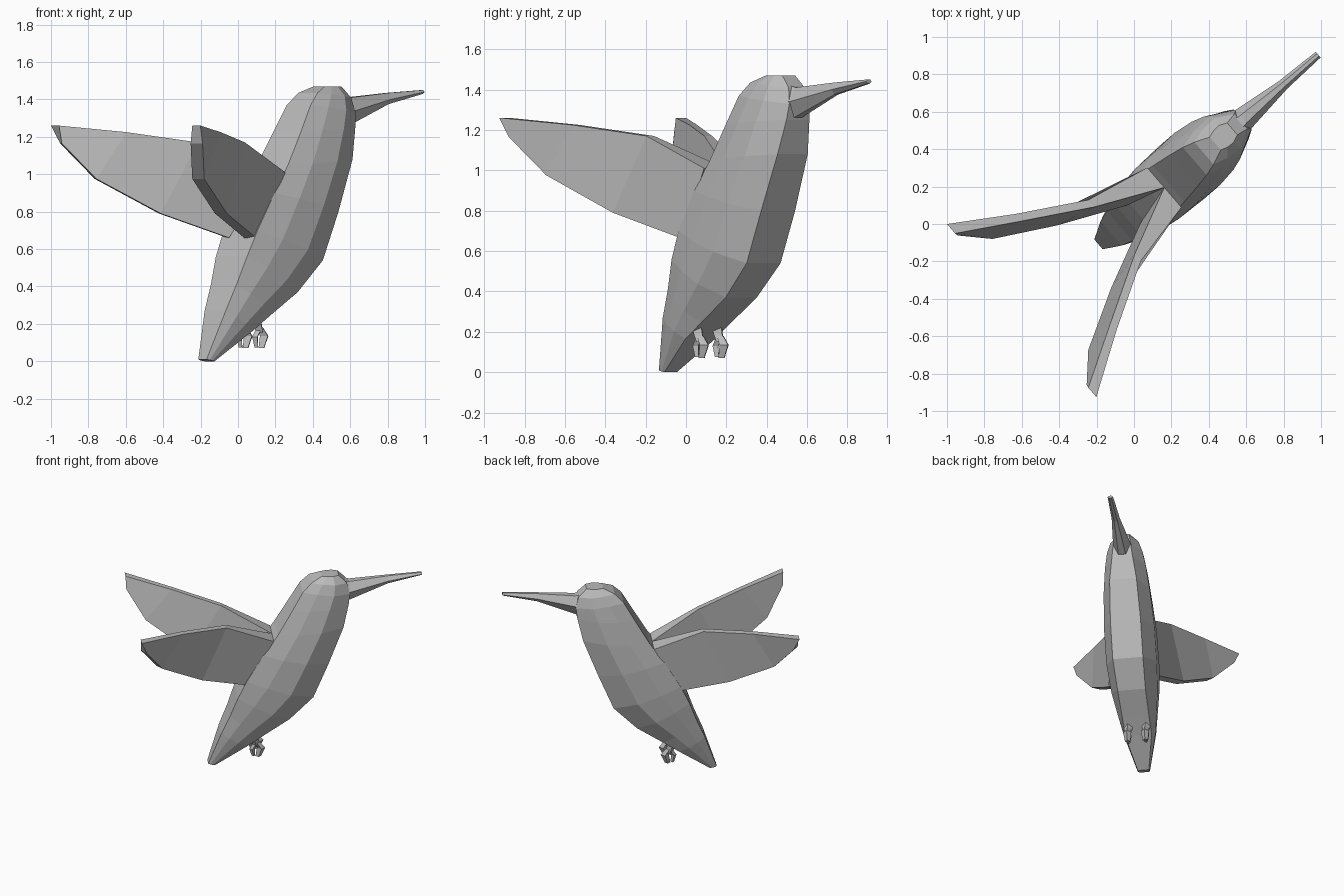
import bpy, bmesh, math
from mathutils import Matrix, Vector

cube = bpy.data.objects.get("Cube")
if cube:
    bpy.data.objects.remove(cube, do_unlink=True)

grey = bpy.data.materials.new("plain_grey")
grey.use_nodes = True
colour = (0.5, 0.5, 0.5, 1)
grey.diffuse_color = colour
grey.node_tree.nodes["Principled BSDF"].inputs["Base Color"].default_value = colour

# Parts are built facing +x, then turned to the bird's heading
HEADING = Matrix.Rotation(math.radians(40.8), 4, "Z") @ Matrix.Translation((0, 0.042, 0))


def loft(name, rings):
    """Skin a list of equal-length point rings and cap both ends."""
    bm = bmesh.new()
    loops = [[bm.verts.new(HEADING @ Vector(p)) for p in ring] for ring in rings]
    n = len(loops[0])
    for a, b in zip(loops, loops[1:]):
        for i in range(n):
            j = (i + 1) % n
            bm.faces.new((a[i], a[j], b[j], b[i]))
    bm.faces.new(loops[0])
    bm.faces.new(loops[-1])
    bmesh.ops.recalc_face_normals(bm, faces=bm.faces)
    mesh = bpy.data.meshes.new(name)
    bm.to_mesh(mesh)
    bm.free()
    mesh.materials.append(grey)
    obj = bpy.data.objects.new(name, mesh)
    bpy.context.collection.objects.link(obj)
    return obj


def body_ring(back, belly, width, belly_part):
    """Eight-sided section from the broad back round to the belly."""
    half = [(0, 0.75), (0.3, 0.96), (0.65, 1), (1, belly_part)]
    a, b = Vector((back[0], 0, back[1])), Vector((belly[0], 0, belly[1]))
    side = [a.lerp(b, t) + Vector((0, width * k, 0)) for t, k in half]
    return side + [Vector((p.x, -p.y, p.z)) for p in reversed(side)]


# Body with head and tail: back point, belly point, half width, belly share
sections = [
    ((-0.215, 0.01), (-0.165, 0), 0.045, 0.9),
    ((-0.125, 0.27), (0.06, 0.165), 0.115, 0.85),
    ((-0.065, 0.41), (0.18, 0.245), 0.14, 0.7),
    ((-0.01, 0.56), (0.37, 0.37), 0.17, 0.6),
    ((0.055, 0.7), (0.54, 0.54), 0.185, 0.6),
    ((0.175, 0.9), (0.65, 0.8), 0.185, 0.6),
    ((0.28, 1.05), (0.76, 1.08), 0.17, 0.58),
    ((0.385, 1.23), (0.8, 1.25), 0.15, 0.5),
    ((0.465, 1.37), (0.81, 1.33), 0.13, 0.5),
    ((0.53, 1.435), (0.79, 1.41), 0.105, 0.5),
    ((0.61, 1.47), (0.73, 1.47), 0.06, 0.7),
]
loft("body", [body_ring(*s) for s in sections])

# Beak: position, top, side and bottom heights, half width
beak = [
    (0.74, 1.43, 1.35, 1.24, 0.085),
    (0.81, 1.41, 1.34, 1.265, 0.065),
    (1.09, 1.435, 1.4, 1.375, 0.03),
    (1.337, 1.45, 1.44, 1.43, 0.02),
]
loft("beak", [[(u, w * 0.4, t), (u, w, s), (u, w * 0.4, b),
               (u, -w * 0.4, b), (u, -w, s), (u, -w * 0.4, t)]
              for u, t, s, b, w in beak])


# Wings: paired upper (leading) and lower (trailing) edges, root to tip
def wing_ring(side, upper, lower, spread, thick=0.028, skew=0.018):
    (uu, uv, uz), (lu, lv, lz) = upper, lower
    return [(uu, side * (uv - spread), uz), (uu, side * (uv + spread), uz),
            (lu + skew, side * (lv + thick), lz), (lu - skew, side * (lv - thick), lz)]


wing = [
    ((0.25, 0.07, 1.01), (0.045, 0.09, 0.66), 0.07),
    ((-0.1, 0.19, 1.17), (-0.3, 0.25, 0.79), 0.025),
    ((-0.44, 0.385, 1.225), (-0.607, 0.42, 0.975), 0.025),
    ((-0.757, 0.578, 1.26), (-0.735, 0.555, 1.165), 0.033),
]
for side, label in ((1, "left"), (-1, "right")):
    loft(label + "_wing", [wing_ring(side, *w) for w in wing])


# Legs and toes: tapered four-sided limbs
def limb(name, path, v):
    loft(name, [[(u - r, v, z), (u, v - r, z), (u + r, v, z), (u, v + r, z)]
                for u, z, r in path])


for side, label in ((1, "left"), (-1, "right")):
    v = side * 0.065
    limb(label + "_leg", [(0.1, 0.26, 0.035), (0.12, 0.19, 0.03), (0.135, 0.15, 0.025)], v)
    limb(label + "_front_toe", [(0.135, 0.18, 0.022), (0.165, 0.135, 0.03),
                                (0.145, 0.07, 0.02)], v)
    limb(label + "_rear_toe", [(0.125, 0.17, 0.02), (0.1, 0.13, 0.02), (0.11, 0.075, 0.013)], v)
